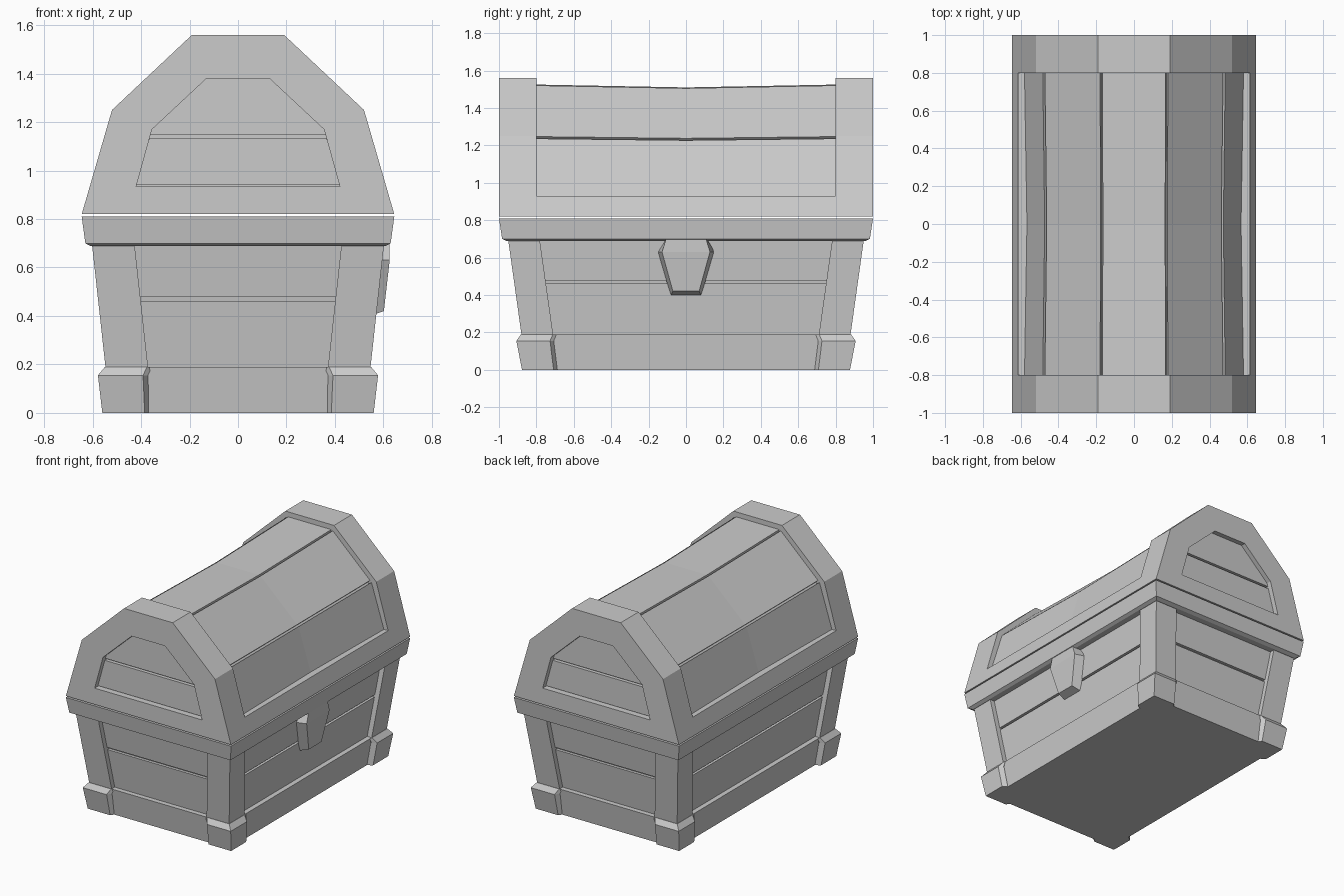
import bpy, bmesh

if "Cube" in bpy.data.objects:
    bpy.data.objects.remove(bpy.data.objects["Cube"])


def loft(name, loops):
    """Join equal-length point loops into a closed solid with capped ends."""
    bm = bmesh.new()
    rings = [[bm.verts.new(p) for p in loop] for loop in loops]
    n = len(rings[0])
    for a, b in zip(rings, rings[1:]):
        for i in range(n):
            j = (i + 1) % n
            bm.faces.new((a[i], a[j], b[j], b[i]))
    bm.faces.new(rings[0])
    bm.faces.new(rings[-1])
    bmesh.ops.recalc_face_normals(bm, faces=bm.faces)
    mesh = bpy.data.meshes.new(name)
    bm.to_mesh(mesh)
    bm.free()
    obj = bpy.data.objects.new(name, mesh)
    bpy.context.collection.objects.link(obj)
    return obj


def tapered_box(name, levels):
    """Levels are (half x, half y, z)."""
    return loft(name, [[(-x, -y, z), (x, -y, z), (x, y, z), (-x, y, z)] for x, y, z in levels])


def post_size(z):
    """Outer half sizes of the leaning body at height z."""
    t = (z - 0.19) / 0.5
    return 0.547 + 0.055 * t, 0.88 + 0.07 * t


def body_band(name, z0, z1, inset):
    levels = []
    for z in (z0, z1):
        x, y = post_size(z)
        levels.append((x - inset, y - inset, z))
    return tapered_box(name, levels)


def arch(half):
    """Mirror a right-hand profile (bottom to top) into a closed outline."""
    return half + [(-x, z) for x, z in reversed(half)]


def at_y(profile, y):
    return [(x, y, z) for x, z in profile]


def shrink(profile, f):
    return [(x * f, 0.8 + (z - 0.8) * f) for x, z in profile]


# Tapered body: skirt, recessed planks and rim
body_band("base_skirt", 0.0, 0.19, 0.0)
body_band("body_core", 0.18, 0.70, 0.055)
body_band("lower_planks", 0.18, 0.462, 0.035)
body_band("upper_planks", 0.478, 0.70, 0.035)
tapered_box("rim", [(0.608, 0.958, 0.688), (0.63, 0.983, 0.70), (0.645, 1.0, 0.81)])

# Corner posts and feet
for sx in (-1, 1):
    for sy in (-1, 1):
        loops = []
        for z, ix, iy in ((0.15, 0.367, 0.705), (0.695, 0.427, 0.782)):
            ox, oy = post_size(z)
            loops.append([(sx * x, sy * y, z) for x, y in ((ix, iy), (ox, iy), (ox, oy), (ix, oy))])
        loft("corner_post", loops)

        loops = []
        for z, ox, oy, ix, iy, d in ((0, 0.56, 0.877, 0.385, 0.708, 0.03),
                                     (0.155, 0.578, 0.907, 0.392, 0.727, 0.03),
                                     (0.19, 0.549, 0.882, 0.375, 0.712, 0.004)):
            plan = [(ix - 0.02, oy - d), (ix, oy), (ox, oy), (ox, iy),
                    (ox - d, iy - 0.02), (ix - 0.02, iy - 0.02)]
            loops.append([(sx * x, sy * y, z) for x, y in plan])
        loft("foot", loops)

# Latch on the right side
loft("latch", [[(0.54, -b, zb), (0.54, b, zb), (xf, f, zf), (xf, -f, zf)]
               for b, zb, f, zf, xf in ((0.08, 0.40, 0.07, 0.42, 0.602),
                                        (0.155, 0.63, 0.128, 0.63, 0.626),
                                        (0.11, 0.705, 0.105, 0.705, 0.626))])

# Lid end frames with recessed plank panels
outer = arch([(0.645, 0.82), (0.52, 1.25), (0.19, 1.56)])
inner = arch([(0.42, 0.935), (0.355, 1.17), (0.13, 1.38)])
low_panel = arch([(0.42, 0.94), (0.365, 1.133)])
top_panel = arch([(0.361, 1.148), (0.355, 1.17), (0.13, 1.38)])
for s in (-1, 1):
    loft("lid_end_frame", [at_y(outer, 0.8 * s), at_y(outer, s), at_y(inner, s), at_y(inner, 0.94 * s)])
    loft("lid_end_lower_plank", [at_y(low_panel, 0.93 * s), at_y(low_panel, 0.965 * s)])
    loft("lid_end_upper_plank", [at_y(top_panel, 0.93 * s), at_y(top_panel, 0.965 * s)])

# Lid bottom rail and sagging roof planks
tapered_box("lid_rail", [(0.645, 0.8, 0.82), (0.613, 0.8, 0.93)])


def roof_part(name, section):
    loft(name, [at_y(section, -0.8), at_y(shrink(section, 0.979), 0), at_y(section, 0.8)])


roof_part("lid_core", shrink(arch([(0.58, 0.92), (0.48, 1.24), (0.175, 1.525)]), 0.96))
roof_part("lid_top_plank", arch([(0.155, 1.45), (0.168, 1.525)]))
for s in (-1, 1):
    for name, edge in (("lid_lower_plank", [(0.583, 0.92), (0.483, 1.236)]),
                       ("lid_upper_plank", [(0.472, 1.247), (0.18, 1.52)])):
        section = edge + shrink(edge, 0.9)[::-1]
        roof_part(name, [(s * x, z) for x, z in section])
